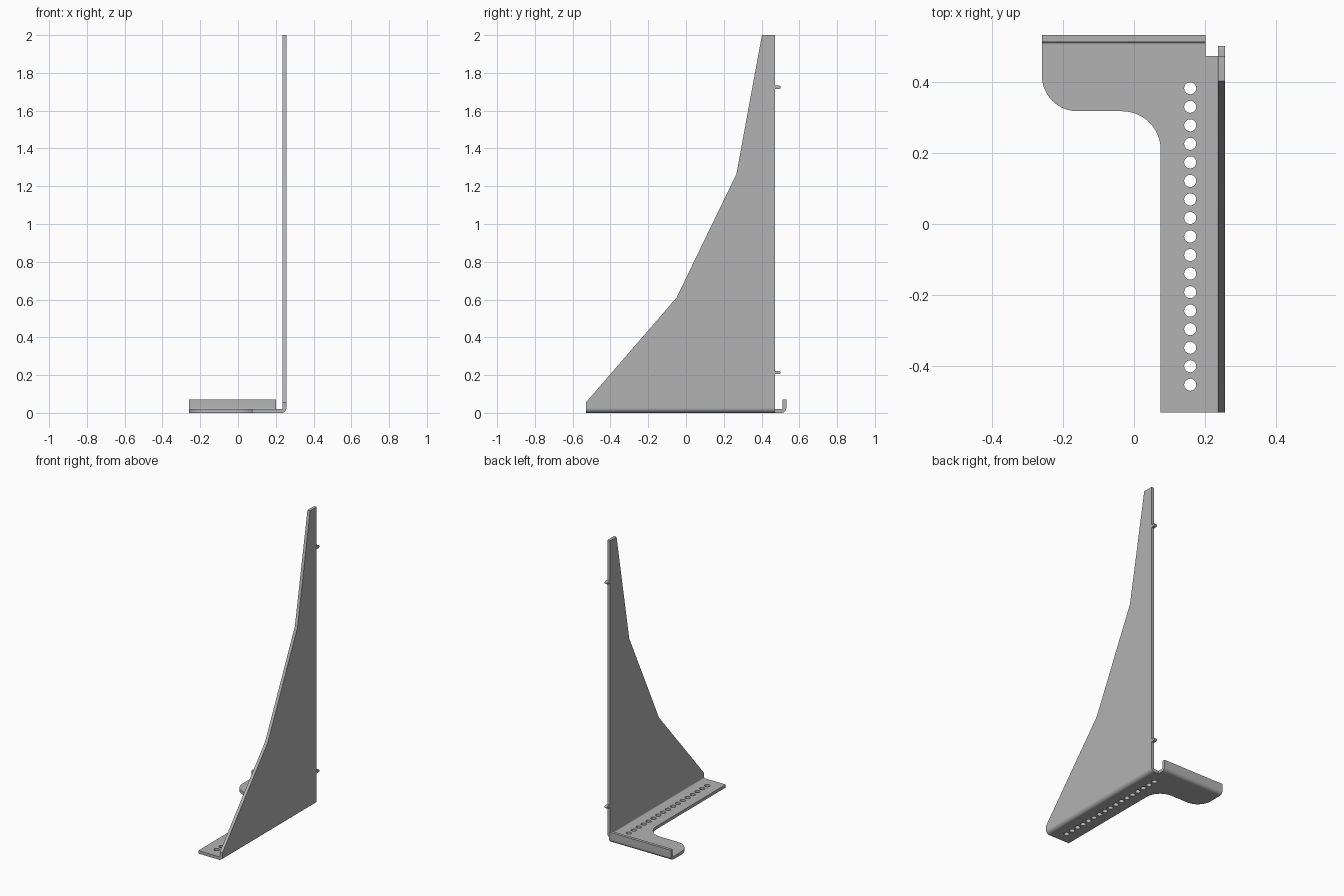
import bpy, bmesh, math
from mathutils import Matrix

if "Cube" in bpy.data.objects:
    bpy.data.objects.remove(bpy.data.objects["Cube"])

grey = bpy.data.materials.new("grey_steel")
grey.diffuse_color = (0.45, 0.45, 0.45, 1)
grey.use_nodes = True
grey.node_tree.nodes["Principled BSDF"].inputs["Base Color"].default_value = grey.diffuse_color

# Columns give the world direction of outline u, outline v and thickness
AXES = {
    "Z": Matrix(((1, 0, 0), (0, 1, 0), (0, 0, 1))),    # outline in x, y
    "X": Matrix(((0, 0, 1), (1, 0, 0), (0, 1, 0))),    # outline in y, z
    "Y": Matrix(((1, 0, 0), (0, 0, -1), (0, 1, 0))),   # outline in x, z
}


def arc(cx, cy, r, a0, a1, n=10):
    return [(cx + r * math.cos(math.radians(a0 + (a1 - a0) * i / n)),
             cy + r * math.sin(math.radians(a0 + (a1 - a0) * i / n))) for i in range(n + 1)]


def sheet(name, loops, axis, lo, hi, smooth=False):
    """Extrude an outline (first loop) with holes (other loops) from lo to hi along an axis."""
    cu = bpy.data.curves.new(name, "CURVE")
    cu.dimensions = "2D"
    cu.fill_mode = "BOTH"
    cu.extrude = (hi - lo) / 2
    for loop in loops:
        sp = cu.splines.new("POLY")
        sp.points.add(len(loop) - 1)
        for p, (u, v) in zip(sp.points, loop):
            p.co = (u, v, 0, 1)
        sp.use_cyclic_u = True
    tmp = bpy.data.objects.new(name + "_curve", cu)
    me = bpy.data.meshes.new_from_object(tmp)
    bpy.data.objects.remove(tmp)
    mid = (lo + hi) / 2 * (-1 if axis == "Y" else 1)
    me.transform(AXES[axis].to_4x4() @ Matrix.Translation((0, 0, mid)))
    bm = bmesh.new()
    bm.from_mesh(me)
    bmesh.ops.remove_doubles(bm, verts=bm.verts, dist=1e-5)
    bmesh.ops.recalc_face_normals(bm, faces=bm.faces)
    bm.to_mesh(me)
    bm.free()
    me.materials.clear()
    me.materials.append(grey)
    ob = bpy.data.objects.new(name, me)
    bpy.context.collection.objects.link(ob)
    bpy.ops.object.select_all(action="DESELECT")
    ob.select_set(True)
    bpy.context.view_layer.objects.active = ob
    bpy.ops.object.shade_smooth_by_angle(angle=math.radians(30))
    return ob


T = 0.02                         # sheet thickness
R = 0.026                        # outer bend radius
RIGHT, FRONT, BACK = 0.256, -0.53, 0.472
LEFT, FLANGE_END, FLANGE_BACK = -0.259, 0.201, 0.531
bend_x, bend_y = RIGHT - R, FLANGE_BACK - R

# Base plate with a rounded wing and a row of holes
outline = [(0.075, FRONT), (bend_x, FRONT), (bend_x, BACK), (FLANGE_END, BACK),
           (FLANGE_END, bend_y), (LEFT, bend_y)]
outline += arc(LEFT + 0.1, 0.417, 0.1, 180, 270, 12)
outline += arc(-0.033, 0.209, 0.108, 90, 0, 12)
holes = [arc(0.158, -0.452 + 0.0521 * i, 0.017, 0, 345, 23) for i in range(17)]
sheet("base_plate", [outline] + holes, "Z", 0, T)

# Curved bend joining the base to the upright
bend = arc(bend_x, R, R, -90, 0) + arc(bend_x, R, R - T, 0, -90)
sheet("upright_bend", [bend], "Y", FRONT, BACK)

# Tall tapering upright with two hook tabs on its back edge
side = [(FRONT, R), (BACK, R)]
for z in (0.214, 1.724):
    side += [(BACK, z - 0.009)] + arc(0.492, z, 0.009, -90, 90, 8) + [(BACK, z + 0.009)]
side += [(BACK, 2), (0.402, 2), (0.267, 1.265), (-0.05, 0.61), (FRONT, 0.055)]
sheet("upright", [side], "X", RIGHT - T, RIGHT)

# Turned-up rear flange with its bend
lip = arc(bend_y, R, R, -90, 0) + [(FLANGE_BACK, 0.072), (FLANGE_BACK - T, 0.072)]
lip += arc(bend_y, R, R - T, 0, -90)
sheet("rear_flange", [lip], "X", LEFT, FLANGE_END)
